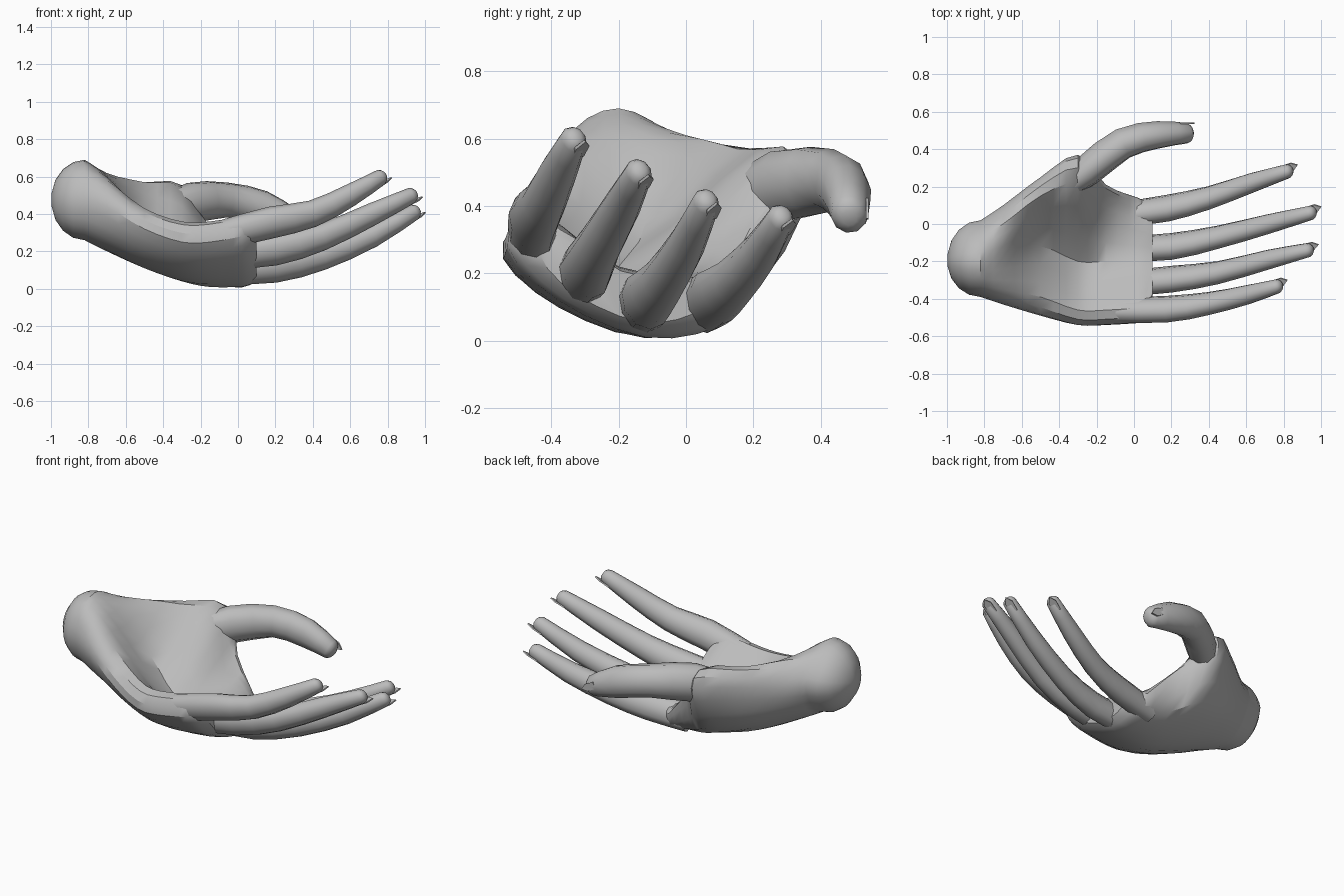
import bpy, bmesh, math
from mathutils import Vector

if "Cube" in bpy.data.objects:
    bpy.data.objects.remove(bpy.data.objects["Cube"])

skin = bpy.data.materials.new("light grey")
skin.diffuse_color = (0.5, 0.5, 0.5, 1)
skin.use_nodes = True
skin.node_tree.nodes["Principled BSDF"].inputs["Base Color"].default_value = skin.diffuse_color


def spline(a, b, c, d, t):
    return 0.5 * (2 * b + (c - a) * t + (2 * a - 5 * b + 4 * c - d) * t * t
                  + (3 * b - a - 3 * c + d) * t ** 3)


def refine(pts, n, closed=False):
    """Smooth curve through pts with n steps per span."""
    out, m = [], len(pts)
    pick = (lambda i: pts[i % m]) if closed else (lambda i: pts[max(0, min(m - 1, i))])
    for i in range(m if closed else m - 1):
        out += [spline(pick(i - 1), pick(i), pick(i + 1), pick(i + 2), k / n) for k in range(n)]
    return out if closed else out + [pts[-1]]


def loft(name, rings, angle=35):
    """Skin a list of rings and cap both ends."""
    bm = bmesh.new()
    vs = [[bm.verts.new(p) for p in r] for r in rings]
    n = len(vs[0])
    for a, b in zip(vs, vs[1:]):
        for i in range(n):
            bm.faces.new((a[i], a[(i + 1) % n], b[(i + 1) % n], b[i]))
    bm.faces.new(vs[0])
    bm.faces.new(vs[-1])
    bmesh.ops.recalc_face_normals(bm, faces=bm.faces[:])
    me = bpy.data.meshes.new(name)
    bm.to_mesh(me)
    bm.free()
    me.materials.append(skin)
    ob = bpy.data.objects.new(name, me)
    bpy.context.collection.objects.link(ob)
    bpy.context.view_layer.objects.active = ob
    ob.select_set(True)
    bpy.ops.object.shade_smooth_by_angle(angle=math.radians(angle))
    ob.select_set(False)


def tube(name, pts, sizes, side, sides=10):
    """Tapered tube along pts with a rounded tip; sizes are (half width, half depth)."""
    d = (pts[-1] - pts[-2]).normalized()
    pts = pts + [pts[-1] + d * 0.018, pts[-1] + d * 0.028]
    sizes = sizes + [sizes[-1] * 0.75, sizes[-1] * 0.4]
    rings = []
    for i, (p, (w, h)) in enumerate(zip(pts, sizes)):
        d = (pts[min(i + 1, len(pts) - 1)] - pts[max(i - 1, 0)]).normalized()
        s = (side - d * d.dot(side)).normalized()
        u = d.cross(s)
        rings.append([p + s * w * math.cos(math.tau * k / sides)
                      + u * h * math.sin(math.tau * k / sides) for k in range(sides)])
    loft(name, rings, 45)


def nail(name, tip, d, side, back, lift):
    """Thin pointed plate on the back of a fingertip."""
    d = d.normalized()
    s = (side - d * d.dot(side)).normalized()
    b = (back - d * d.dot(back)).normalized()
    outline = [(-0.05, -0.02), (0.01, -0.022), (0.045, 0), (0.01, 0.022), (-0.05, 0.02)]
    loft(name, [[tip + d * a + s * w + b * h for a, w in outline]
                for h in (lift - 0.008, lift)], 20)


# Palm: x, then (y, z) around from the little-finger rim, over the hollow,
# to the thumb rim and back underneath
palm = [
    (-.82, ((-.39, .48), (-.33, .63), (-.2, .69), (-.06, .62), (.02, .48), (-.06, .32), (-.2, .26), (-.34, .33))),
    (-.70, ((-.43, .44), (-.35, .58), (-.18, .6), (0, .61), (.1, .47), (.04, .29), (-.15, .2), (-.35, .27))),
    (-.50, ((-.49, .32), (-.39, .43), (-.12, .35), (.15, .57), (.25, .48), (.17, .23), (-.08, .11), (-.34, .16))),
    (-.30, ((-.54, .25), (-.46, .36), (-.2, .22), (.22, .54), (.37, .47), (.22, .17), (-.1, .04), (-.36, .1))),
    (-.15, ((-.54, .25), (-.46, .36), (-.2, .19), (.09, .27), (.21, .33), (.14, .09), (-.12, .01), (-.38, .1))),
    (.02, ((-.53, .28), (-.45, .39), (-.2, .22), (.03, .19), (.14, .14), (.09, .04), (-.12, .01), (-.38, .12))),
]
rings = [refine([Vector((x, y, z)) for y, z in sec], 3, True) for x, sec in palm]
rings = [list(r) for r in zip(*[refine(list(c), 3) for c in zip(*rings)])]


def end_ring(ring, scale, dx):
    c = sum(ring, Vector()) / len(ring)
    return [c + (p - c) * scale + Vector((dx, 0, 0)) for p in ring]


# Rounded stump at the wrist, rounded off between the knuckles
stump = [end_ring(rings[0], math.cos(math.radians(a)), -0.18 * math.sin(math.radians(a)))
         for a in (82, 60, 40, 20)]
knuckles = [end_ring(rings[-1], s, dx) for s, dx in ((0.92, 0.045), (0.72, 0.08))]
loft("palm", stump + rings + knuckles, 32)

# Fingers share one taper, thick at the knuckle and blunt at the tip
taper = refine([Vector(s) for s in ((.066, .08), (.068, .088), (.06, .074), (.053, .061), (.039, .044))], 2)
fingers = {
    "little_finger": ((-.08, -.46, .29), (.18, -.455, .355), (.4, -.425, .402), (.6, -.38, .5), (.765, -.333, .597)),
    "ring_finger": ((-.06, -.32, .18), (.2, -.295, .21), (.45, -.26, .277), (.72, -.19, .4), (.93, -.14, .5)),
    "middle_finger": ((-.06, -.135, .1), (.2, -.12, .118), (.45, -.07, .172), (.72, 0, .282), (.945, .06, .412)),
    "index_finger": ((-.06, .05, .1), (.18, .085, .13), (.4, .14, .172), (.63, .22, .262), (.82, .282, .365)),
}
across = Vector((0, 1, 0.45))
for name, path in fingers.items():
    pts = refine([Vector(p) for p in path], 2)
    d = (pts[-1] - pts[-2]).normalized()
    tube(name, pts, taper, across)
    nail(name + "_nail", pts[-1] + d * 0.008, d, across, Vector((0, 0.45, -1)), 0.042)

# Thumb rising from the fleshy side of the palm and curling forward
thumb = [Vector(p) for p in ((-.44, .14, .42), (-.25, .285, .46), (-.06, .43, .475),
                             (.13, .477, .435), (.285, .485, .375))]
girth = [Vector(s) for s in ((.05, .06), (.085, .11), (.085, .095), (.074, .092), (.055, .06))]
tube("thumb", refine(thumb, 2), refine(girth, 2), Vector((0, 1, 0.15)))
nail("thumb_nail", Vector((.28, .485, .375)), Vector((.25, 0, -.13)),
     Vector((.4, 0, 1)), Vector((0, 1, .2)), 0.058)
